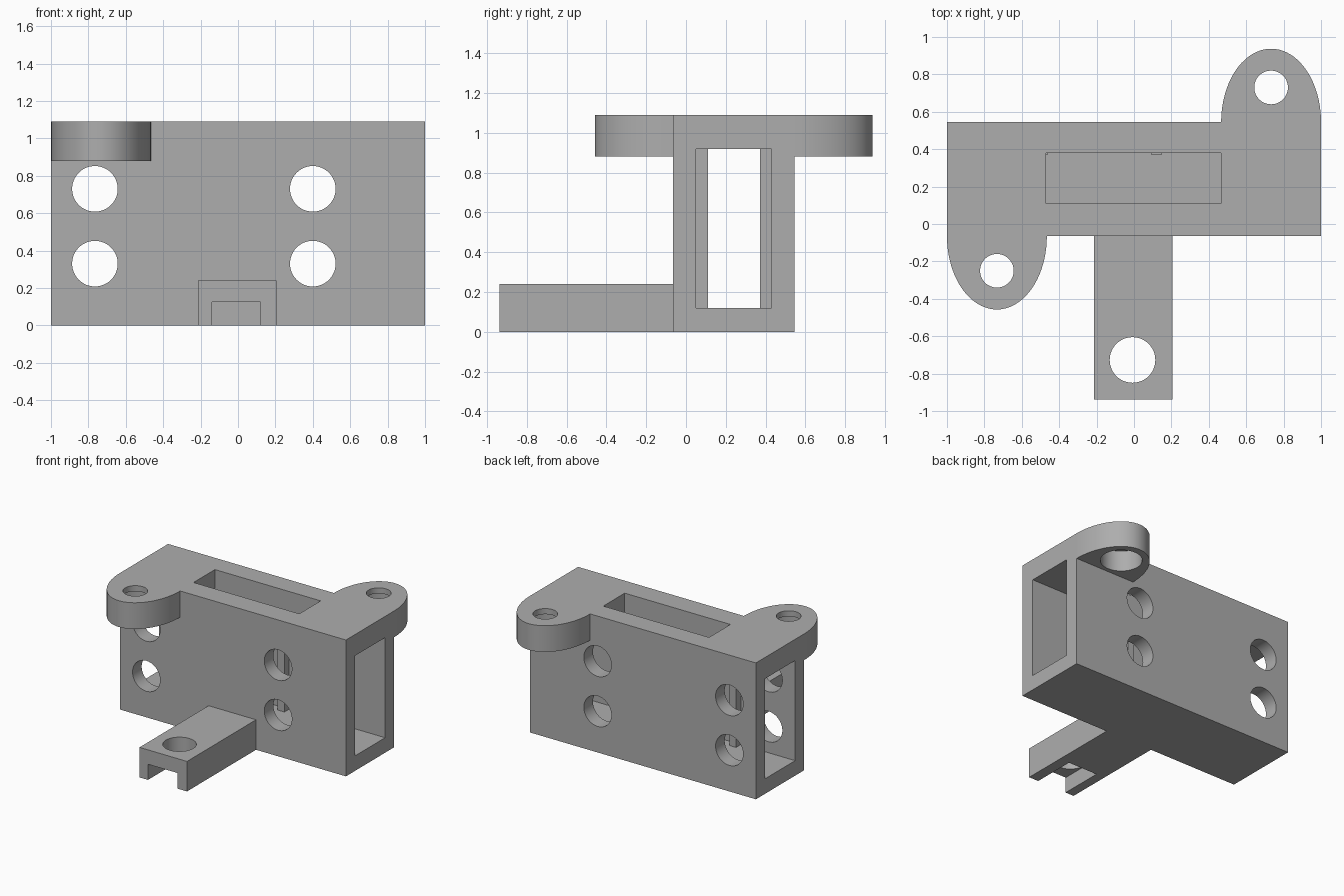
import bpy
import bmesh
import math

if "Cube" in bpy.data.objects:
    bpy.data.objects.remove(bpy.data.objects["Cube"], do_unlink=True)

grey = bpy.data.materials.new("plain grey")
grey.use_nodes = True
GREY = (0.42, 0.42, 0.42, 1)
grey.diffuse_color = GREY
grey.node_tree.nodes["Principled BSDF"].inputs["Base Color"].default_value = GREY

MID_Y = 0.24           # middle of the housing, front to back
FRONT, BACK = -0.065, 0.545
TOP = 1.09


def prism(name, outline, z0, z1):
    """Extrude an outline in x, y from z0 up to z1."""
    bm = bmesh.new()
    face = bm.faces.new([bm.verts.new((x, y, z0)) for x, y in outline])
    up = bmesh.ops.extrude_face_region(bm, geom=[face])
    bmesh.ops.translate(bm, vec=(0, 0, z1 - z0),
                        verts=[v for v in up["geom"] if isinstance(v, bmesh.types.BMVert)])
    bmesh.ops.recalc_face_normals(bm, faces=bm.faces)
    mesh = bpy.data.meshes.new(name)
    bm.to_mesh(mesh)
    bm.free()
    mesh.materials.append(grey)
    obj = bpy.data.objects.new(name, mesh)
    bpy.context.collection.objects.link(obj)
    return obj


def box(name, x0, x1, y0, y1, z0, z1):
    return prism(name, [(x0, y0), (x1, y0), (x1, y1), (x0, y1)], z0, z1)


def disc(name, x, y, radius, z0, z1):
    steps = [math.tau * i / 48 for i in range(48)]
    return prism(name, [(x + radius * math.cos(a), y + radius * math.sin(a)) for a in steps], z0, z1)


def cut(obj, cutters):
    for cutter in cutters:
        cutter.hide_render = True
        mod = obj.modifiers.new("cut", "BOOLEAN")
        mod.operation = "DIFFERENCE"
        mod.solver = "EXACT"
        mod.object = cutter
        bpy.ops.object.select_all(action="DESELECT")
        bpy.context.view_layer.objects.active = obj
        obj.select_set(True)
        bpy.ops.object.modifier_apply(modifier=mod.name)
        bpy.data.objects.remove(cutter, do_unlink=True)


def smooth(obj):
    bpy.ops.object.select_all(action="DESELECT")
    bpy.context.view_layer.objects.active = obj
    obj.select_set(True)
    bpy.ops.object.shade_smooth_by_angle(angle=math.radians(30))


# Housing: open tunnel, top slot and four cross holes
housing = box("housing", -1, 1, FRONT, BACK, 0, TOP)
cutters = [box("tunnel_cutter", -1.2, 1.2, 0.05, 0.43, 0.12, 0.92),
           box("slot_cutter", -0.47, 0.465, 0.11, 0.38, 0.8, 1.2)]
for x in (-0.765, 0.4):
    for z in (0.33, 0.73):
        hole = disc("cross_hole_cutter", 0, 0, 0.122, -1, 1)
        hole.rotation_euler.x = math.pi / 2
        hole.location = (x, MID_Y, z)
        cutters.append(hole)
bpy.context.view_layer.update()
cut(housing, cutters)
smooth(housing)

# Guide ribs inside the tunnel walls
for x in (-0.49, 0.12):
    for label, y0, y1 in (("front", 0.045, 0.11), ("back", 0.372, 0.435)):
        box(label + "_guide_rib", x - 0.03, x + 0.03, y0, y1, 0.115, 0.925)

# Mounting ears: half ellipses with a counterbored hole
for label, side, edge in (("front", -1, FRONT), ("back", 1, BACK)):
    cx = side * 0.733
    arc = [math.pi * i / 40 for i in range(41)]
    outline = [(cx + 0.267 * math.cos(a), edge + side * 0.392 * math.sin(a)) for a in arc]
    ear = prism(label + "_ear", outline, 0.88, TOP)
    hole_y = edge + side * 0.185
    cut(ear, [disc("ear_hole_cutter", cx, hole_y, 0.09, 0.8, 1.2),
              disc("counterbore_cutter", cx, hole_y, 0.152, 0.8, 1.045)])
    smooth(ear)

# Front arm: bolt hole above an open nut channel
arm = box("front_arm", -0.215, 0.205, -0.937, FRONT, 0, 0.24)
cut(arm, [box("channel_cutter", -0.14, 0.12, -1.1, -0.59, -0.1, 0.125),
          disc("arm_hole_cutter", -0.008, -0.727, 0.122, -0.1, 0.4)])
smooth(arm)
